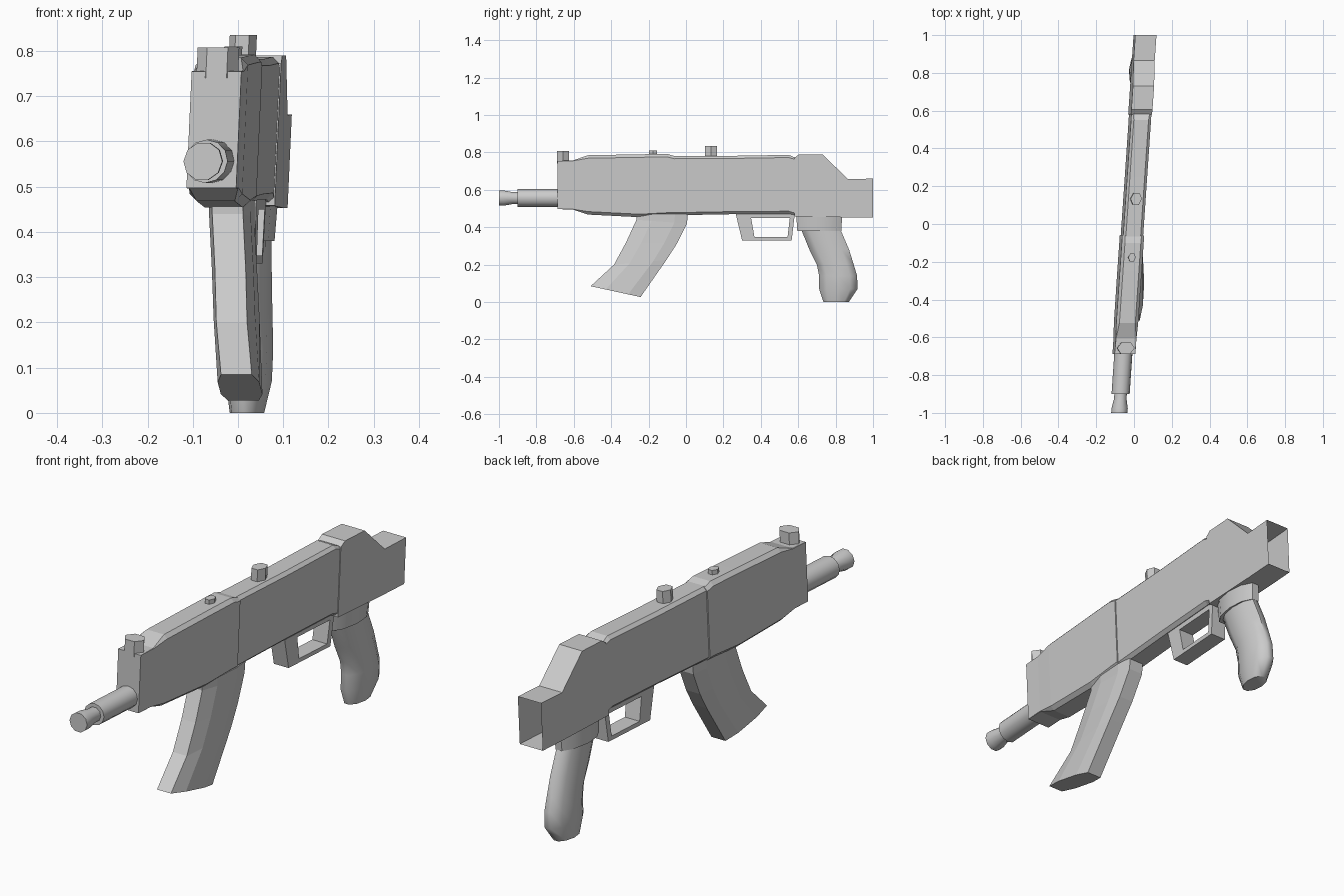
import bpy, bmesh, math

if "Cube" in bpy.data.objects:
    bpy.data.objects.remove(bpy.data.objects["Cube"])


def place(u, y, z):
    # The whole model is slightly yawed and rolled about its long axis
    return (-0.010 + u + 0.068 * y + 0.045 * (z - 0.55), y, z)


def loft(name, rings, caps=(True, True), closed=False, smooth=None):
    # Skin a list of equal-length rings given as (u, y, z) points
    bm = bmesh.new()
    loops = [[bm.verts.new(place(*p)) for p in r] for r in rings]
    n = len(loops[0])
    pairs = list(zip(loops, loops[1:] + loops[:1])) if closed else list(zip(loops, loops[1:]))
    for a, b in pairs:
        for i in range(n):
            j = (i + 1) % n
            bm.faces.new((a[i], a[j], b[j], b[i]))
    if not closed:
        if caps[0]:
            bm.faces.new(loops[0][::-1])
        if caps[1]:
            bm.faces.new(loops[-1])
    bmesh.ops.remove_doubles(bm, verts=bm.verts, dist=0.0005)
    bmesh.ops.recalc_face_normals(bm, faces=bm.faces)
    me = bpy.data.meshes.new(name)
    bm.to_mesh(me)
    bm.free()
    ob = bpy.data.objects.new(name, me)
    bpy.context.collection.objects.link(ob)
    if smooth:
        bpy.ops.object.select_all(action='DESELECT')
        ob.select_set(True)
        bpy.context.view_layer.objects.active = ob
        bpy.ops.object.shade_smooth_by_angle(angle=math.radians(smooth))
    return ob


def box_ring(y, zb, zt, w, c):
    # Rectangular section across the body with chamfered corners
    return [(-w, y, zb + c), (-w + c, y, zb), (w - c, y, zb), (w, y, zb + c),
            (w, y, zt - c), (w - c, y, zt), (-w + c, y, zt), (-w, y, zt - c)]


def tube(name, stations, zc, sides):
    ang = [2 * math.pi * i / sides for i in range(sides)]
    return loft(name, [[(r * math.cos(a), y, zc + r * math.sin(a)) for a in ang]
                       for y, r in stations], smooth=40)


def hex_post(name, y, ry, ru, z0, z1):
    ang = [math.pi * i / 3 for i in range(6)]
    k = math.sin(math.pi / 3)
    return loft(name, [[(ru * math.cos(a), y + ry * math.sin(a) / k, z) for a in ang]
                       for z in (z0, z1)])


# Front body and rear body
loft("front_body", [box_ring(*s) for s in [
    (-0.687, 0.497, 0.755, 0.055, 0.0), (-0.605, 0.495, 0.757, 0.055, 0.002),
    (-0.525, 0.468, 0.785, 0.058, 0.016), (-0.25, 0.454, 0.79, 0.058, 0.016),
    (-0.10, 0.462, 0.792, 0.058, 0.016), (-0.06, 0.464, 0.78, 0.058, 0.014)]])
loft("rear_body", [box_ring(*s) for s in [
    (-0.07, 0.464, 0.782, 0.053, 0.014), (0.25, 0.47, 0.782, 0.053, 0.014),
    (0.55, 0.472, 0.787, 0.053, 0.014), (0.585, 0.465, 0.772, 0.053, 0.01)]])

# Rear end: plain box sections, open at the back
loft("rear_end", [box_ring(*s, 0.056, 0.0) for s in [
    (0.58, 0.458, 0.772), (0.605, 0.457, 0.79), (0.73, 0.455, 0.79),
    (0.865, 0.453, 0.658), (1.0, 0.453, 0.66)]], caps=(True, False))

# Barrel and flared tip
tube("barrel", [(-0.66, 0.048), (-0.90, 0.048)], 0.556, 12)
tube("barrel_tip", [(-0.88, 0.032), (-0.93, 0.034), (-0.975, 0.043), (-1.0, 0.043)], 0.556, 10)

# Top posts
hex_post("front_sight", -0.657, 0.032, 0.046, 0.74, 0.808)
hex_post("rear_sight", 0.133, 0.032, 0.030, 0.77, 0.835)
hex_post("top_knob", -0.177, 0.022, 0.020, 0.78, 0.810)

# Curved magazine: chamfered section, leaning sideways towards the bottom
mag = []
for f, b, u in [((-0.265, 0.47), (0.01, 0.47), 0.008), ((-0.265, 0.44), (0.005, 0.42), 0.010),
                ((-0.32, 0.32), (-0.05, 0.31), 0.025), ((-0.385, 0.20), (-0.105, 0.225), 0.038),
                ((-0.51, 0.085), (-0.243, 0.027), 0.062)]:
    ring = []
    for t, w in [(0, -0.034), (0.3, -0.046), (0.75, -0.046), (1, -0.034),
                 (1, 0.034), (0.75, 0.046), (0.3, 0.046), (0, 0.034)]:
        ring.append((u + w, f[0] + t * (b[0] - f[0]), f[1] + t * (b[1] - f[1])))
    mag.append(ring)
loft("magazine", mag)

# Guard frame: a square bar swept round four corners
outer = [(0.265, 0.475), (0.582, 0.475), (0.565, 0.33), (0.30, 0.33)]
inner = [(0.348, 0.45), (0.555, 0.45), (0.543, 0.348), (0.366, 0.348)]
loft("guard_frame", [[(-0.036, *o), (0.036, *o), (0.036, *i), (-0.036, *i)]
                     for o, i in zip(outer, inner)], closed=True)


def grip_ring(z, y0, y1, w, tilt=0.0, sides=10):
    ring = []
    for i in range(sides):
        a = 2 * math.pi * (i + 0.5) / sides
        ring.append((w * math.sin(a), (y0 + y1) / 2 - (y1 - y0) / 2 * math.cos(a) / math.cos(math.pi / sides),
                     z - tilt * math.cos(a)))
    return ring


# Grip collar and rounded grip
loft("grip_collar", [grip_ring(*s) for s in [(0.46, 0.59, 0.835, 0.053), (0.38, 0.595, 0.83, 0.050)]],
     smooth=40)
loft("grip", [grip_ring(*s) for s in [
    (0.39, 0.615, 0.825, 0.042), (0.28, 0.66, 0.872, 0.045), (0.20, 0.70, 0.897, 0.048),
    (0.14, 0.712, 0.915, 0.051), (0.07, 0.712, 0.917, 0.051), (0.0, 0.735, 0.87, 0.038)]],
     smooth=60)
